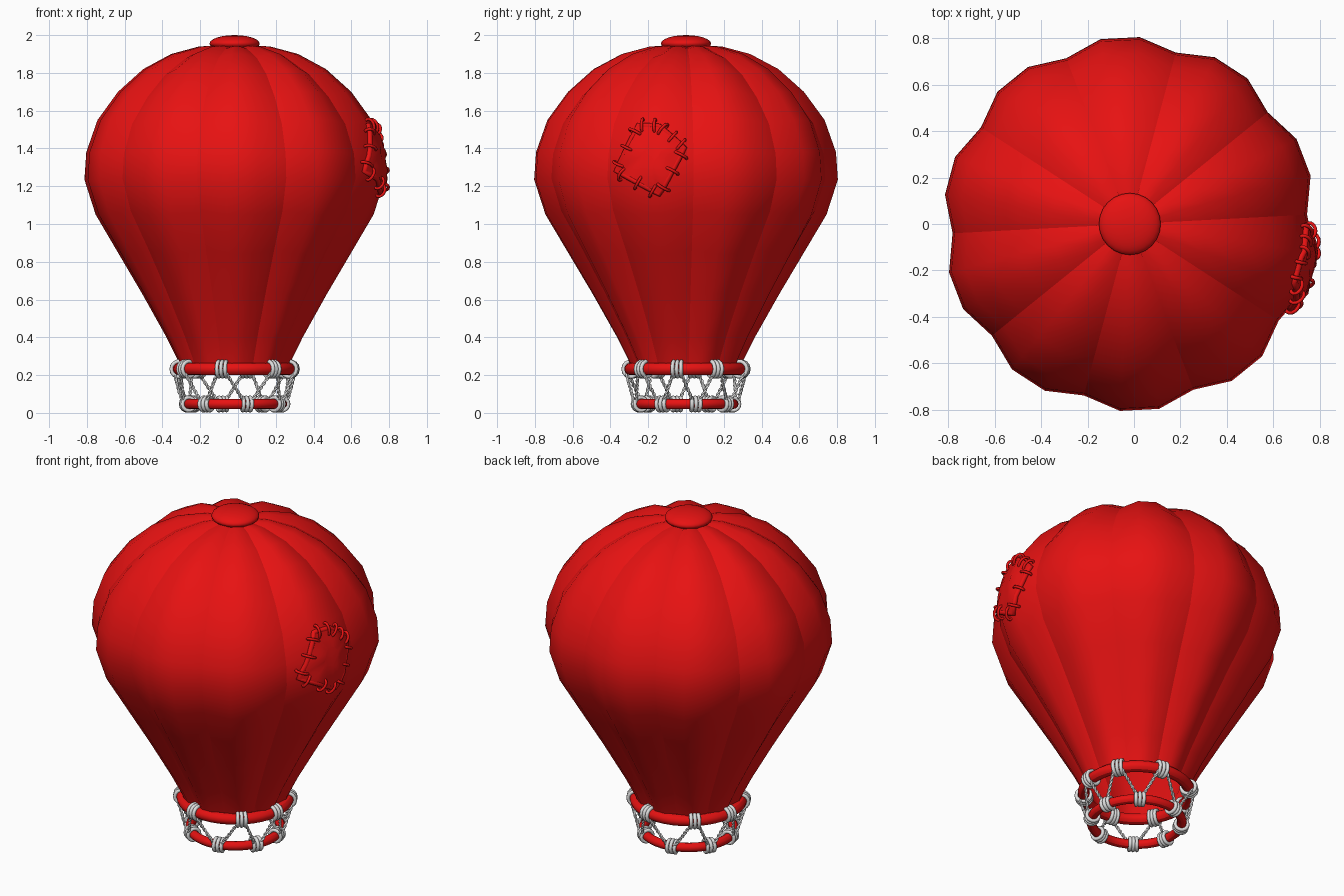
import bpy, bmesh, math
from math import sin, cos, pi, radians
from mathutils import Vector
from mathutils.bvhtree import BVHTree

cube = bpy.data.objects.get("Cube")
if cube:
    bpy.data.objects.remove(cube)

CX = -0.018  # axis of the balloon


def material(name, color):
    m = bpy.data.materials.new(name)
    m.use_nodes = True
    m.diffuse_color = color
    bsdf = m.node_tree.nodes["Principled BSDF"]
    bsdf.inputs["Base Color"].default_value = color
    bsdf.inputs["Roughness"].default_value = 0.6
    return m


red = material("red_fabric", (0.8, 0.006, 0.006, 1))
white = material("white_rope", (0.72, 0.72, 0.72, 1))


def mesh_object(name, bm, mat):
    me = bpy.data.meshes.new(name)
    bm.to_mesh(me)
    ob = bpy.data.objects.new(name, me)
    bpy.context.collection.objects.link(ob)
    me.materials.append(mat)
    return ob


def tubes(name, paths, radius, mat, cyclic=False, sides=2):
    """Round tubes along a list of point paths."""
    cu = bpy.data.curves.new(name, "CURVE")
    cu.dimensions = "3D"
    cu.bevel_depth = radius
    cu.bevel_resolution = sides
    cu.use_fill_caps = True
    for path in paths:
        sp = cu.splines.new("POLY")
        sp.points.add(len(path) - 1)
        for p, co in zip(sp.points, path):
            p.co = (*co, 1)
        sp.use_cyclic_u = cyclic
        sp.use_smooth = True
    ob = bpy.data.objects.new(name, cu)
    bpy.context.collection.objects.link(ob)
    cu.materials.append(mat)
    return ob


def loop(center, u, v, r, n=14):
    """Circle of points in the plane of u and v."""
    return [center + r * (cos(2 * pi * i / n) * u + sin(2 * pi * i / n) * v)
            for i in range(n)]


# Envelope: ten gores, three facets each, with sharp seams drawn inwards
profile = [(0.285, 0.22), (0.305, 0.28), (0.365, 0.40), (0.495, 0.63),
           (0.62, 0.84), (0.745, 1.05), (0.805, 1.235), (0.795, 1.38),
           (0.735, 1.55), (0.625, 1.70), (0.49, 1.82), (0.34, 1.90),
           (0.19, 1.94), (0.08, 1.945)]
GORES, FACETS = 10, 3
COLS = GORES * FACETS
bm = bmesh.new()
rows = []
for i, (r, z) in enumerate(profile):
    a, b = profile[max(i - 1, 0)], profile[min(i + 1, len(profile) - 1)]
    tangent = Vector((b[0] - a[0], b[1] - a[1])).normalized()
    depth = 0.042 * min(1, r / 0.6)
    row = []
    for k in range(COLS):
        d = depth if k % FACETS == 0 else 0
        rr, zz = r - tangent.y * d, z + tangent.x * d
        t = radians(3) + 2 * pi * k / COLS
        row.append(bm.verts.new((CX + rr * cos(t), rr * sin(t), zz)))
    rows.append(row)
for lo, hi in zip(rows, rows[1:]):
    for k in range(COLS):
        n = (k + 1) % COLS
        bm.faces.new((lo[k], lo[n], hi[n], hi[k])).smooth = True
for lo, hi in zip(rows, rows[1:]):
    for k in range(0, COLS, FACETS):
        bm.edges.get((lo[k], hi[k])).smooth = False
bm.normal_update()
surface = BVHTree.FromBMesh(bm)
mesh_object("balloon_envelope", bm, red)
bm.free()

# Crown cap
bpy.ops.mesh.primitive_uv_sphere_add(segments=24, ring_count=12, radius=1,
                                     location=(CX, 0, 1.955))
cap = bpy.context.object
cap.name = "crown_cap"
cap.scale = (0.133, 0.133, 0.045)
cap.data.materials.append(red)
bpy.ops.object.shade_smooth_by_angle()

# Hoops: (major radius, tube radius, height)
UPPER, LOWER = (0.295, 0.032, 0.232), (0.252, 0.026, 0.047)
for name, (R, t, z) in (("upper_hoop", UPPER), ("lower_hoop", LOWER)):
    bpy.ops.mesh.primitive_torus_add(major_radius=R, minor_radius=t,
                                     major_segments=40, minor_segments=12,
                                     location=(CX, 0, z))
    hoop = bpy.context.object
    hoop.name = name
    hoop.data.materials.append(red)
    bpy.ops.object.shade_smooth_by_angle()


def on_hoop(hoop, angle, out=0):
    R = hoop[0] + out
    return Vector((CX + R * sin(angle), -R * cos(angle), hoop[2]))


# Knots: angles from the front, repeated on the opposite side
half = [-12.6, 41.3, 81.4, 120.8]
upper_angles = [radians(a + s) for s in (0, 180) for a in half]
lower_angles = [(a + b) / 2 for a, b in
                zip(upper_angles, upper_angles[1:] + [upper_angles[0] + 2 * pi])]
coils = []
for hoop, angles in ((UPPER, upper_angles), (LOWER, lower_angles)):
    for a in angles:
        for s in (-1, 0, 1):
            b = a + s * 0.02 / hoop[0]
            out = Vector((sin(b), -cos(b), 0))
            coils.append(loop(on_hoop(hoop, b), out, Vector((0, 0, 1)),
                              hoop[1] + 0.009))
tubes("rope_knots", coils, 0.0105, white, cyclic=True)

# Zigzag ropes: two twisted strands between neighbouring knots
strands = []
for i, low in enumerate(lower_angles):
    ends = ((upper_angles[i], 1), (upper_angles[(i + 1) % 8], -1))
    for high, side in ends:
        p = on_hoop(UPPER, high + side * 0.04, UPPER[1])
        q = on_hoop(LOWER, low - side * 0.04, LOWER[1])
        axis = (q - p).normalized()
        u = axis.orthogonal().normalized()
        v = axis.cross(u)
        for phase in (0, pi):
            path = []
            for j in range(33):
                w = phase + j * pi / 4
                path.append(p.lerp(q, j / 32) + 0.0045 * (cos(w) * u + sin(w) * v))
            strands.append(path)
tubes("rope_strands", strands, 0.0055, white, sides=1)


# Patch sewn onto the side gore
def on_gore(y, z, lift):
    hit, normal, _, _ = surface.ray_cast(Vector((2, y, z)), Vector((-1, 0, 0)))
    if normal.x < 0:
        normal = -normal
    return hit + normal * lift, normal


corners = [Vector(c) for c in ((-0.25, 1.52), (-0.14, 1.515), (-0.01, 1.40),
                               (-0.14, 1.16), (-0.365, 1.28))]
middle = sum(corners, Vector((0, 0))) / len(corners)
STEPS = 6
outline, stitches = [], []
for a, b in zip(corners, corners[1:] + corners[:1]):
    outline += [a.lerp(b, j / STEPS) for j in range(STEPS)]
    long_edge = (b - a).length > 0.15
    for f in ((0.15, 0.5, 0.85) if long_edge else (0.2, 0.8)):
        m = a.lerp(b, f)
        c, n = on_gore(m.x, m.y, 0.008)
        along = Vector((0, b.x - a.x, b.y - a.y))
        across = n.cross(along).normalized()
        ring = loop(c, across, n, 1)
        stitches.append([c + (p - c).dot(across) * 0.036 * across
                         + (p - c).dot(n) * 0.024 * n for p in ring])
bm = bmesh.new()
rings = []
for s in (1, 0.66, 0.33):
    rings.append([bm.verts.new(on_gore(*middle.lerp(p, s), 0.018)[0])
                  for p in outline])
N = len(outline)
for outer, inner in zip(rings, rings[1:]):
    for k in range(N):
        n = (k + 1) % N
        bm.faces.new((outer[k], inner[k], inner[n], outer[n]))
bm.faces.new(rings[-1])
bmesh.ops.recalc_face_normals(bm, faces=bm.faces)
if sum(f.normal.x for f in bm.faces) < 0:
    bmesh.ops.reverse_faces(bm, faces=bm.faces)
for f in bm.faces:
    f.smooth = True
mesh_object("patch_cloth", bm, red)
bm.free()
tubes("patch_hem", [[on_gore(*p, 0.006)[0] for p in outline]], 0.015, red, True)
tubes("patch_stitches", stitches, 0.008, red, cyclic=True)
